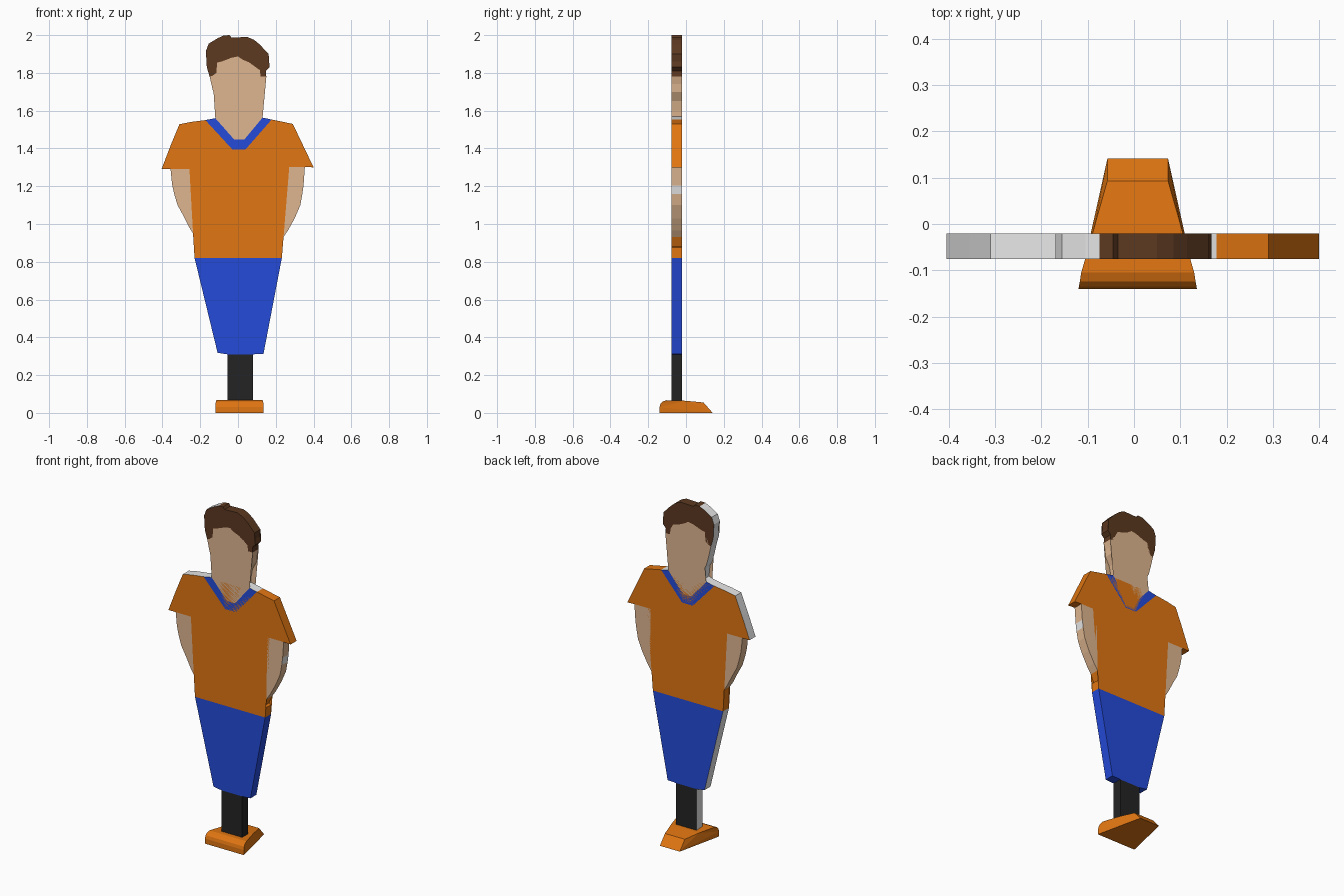
import bpy, bmesh

if "Cube" in bpy.data.objects:
    bpy.data.objects.remove(bpy.data.objects["Cube"])

def mat(name, rgb):
    m = bpy.data.materials.new(name)
    m.diffuse_color = (*rgb, 1)
    m.use_nodes = True
    m.node_tree.nodes["Principled BSDF"].inputs["Base Color"].default_value = m.diffuse_color
    return m

ORANGE = mat("orange", (0.75, 0.18, 0.006))
BLUE = mat("blue", (0.018, 0.07, 0.70))
SKIN = mat("skin", (0.74, 0.47, 0.28))
BROWN = mat("hair_brown", (0.107, 0.041, 0.015))
BLACK = mat("black", (0.017, 0.017, 0.017))
WHITE = mat("bare_white", (0.8, 0.8, 0.8))

Y0, Y1 = -0.076, -0.02   # front and back of the flat board

# Seams shared by neighbouring parts (x, z), left to right or top to bottom
hairline = [(-.15, 1.78), (-.135, 1.785), (-.115, 1.80), (-.11, 1.855),
            (-.087, 1.86), (-.035, 1.88), (0, 1.887), (.025, 1.87),
            (.06, 1.855), (.098, 1.845), (.115, 1.815), (.12, 1.78), (.15, 1.78)]
collar_in = [(-.12, 1.56), (-.02, 1.447), (.033, 1.447), (.13, 1.563)]
collar_out = [(-.173, 1.55), (-.03, 1.395), (.04, 1.395), (.178, 1.553)]
arm_l = [(-.357, 1.29), (-.257, 1.29), (-.238, .95)]
arm_r = [(.354, 1.302), (.246, 1.302), (.24, .93)]
waist = [(-.23, .82), (.232, .82)]
hem = [(-.055, .31), (.08, .31)]

# Outlines: name -> (points, colour, rule for uncoloured rim faces)
parts = {
    "hair": (hairline + [(.147, 1.81), (.167, 1.83), (.158, 1.86), (.162, 1.90),
             (.115, 1.95), (.085, 1.975), (.05, 1.99), (-.035, 1.987), (-.045, 2.0),
             (-.075, 1.998), (-.105, 1.985), (-.155, 1.955), (-.17, 1.915),
             (-.16, 1.875), (-.165, 1.83)],
             BROWN, lambda x, z, nx, nz: nx < -.1),
    "face_and_neck": (collar_in + [(.098, 1.568), (.10, 1.60), (.11, 1.65),
             (.137, 1.70), (.14, 1.74)] + hairline[::-1] +
             [(-.135, 1.715), (-.12, 1.66), (-.105, 1.634), (-.098, 1.568)],
             SKIN, lambda x, z, nx, nz: nx < -.1 or nz > .9),
    "collar": (collar_out + collar_in[::-1], BLUE,
               lambda x, z, nx, nz: nz > .9),
    "shirt": (waist + [(.232, .875), (.217, .88)] + arm_r[::-1] +
              [(.40, 1.30), (.29, 1.53)] + collar_out[::-1] +
              [(-.25, 1.54), (-.31, 1.528), (-.355, 1.42), (-.405, 1.29)] +
              arm_l + [(-.23, .935)],
              ORANGE, lambda x, z, nx, nz: x < -.1 and z > 1.3 and nx < -.05),
    "left_arm": (arm_l + [(-.257, .98), (-.29, 1.045), (-.32, 1.10), (-.338, 1.16),
                 (-.349, 1.21)], SKIN, lambda *a: False),
    "right_arm": (arm_r + [(.264, .965), (.30, 1.03), (.33, 1.10), (.341, 1.16),
                  (.347, 1.205)], SKIN, lambda x, z, nx, nz: 1.16 < z < 1.205 and nx > .9),
    "shorts": ([(-.108, .318)] + hem + [(.135, .313)] + waist[::-1],
               BLUE, lambda x, z, nx, nz: nx < -.5),
    "socks": ([(-.055, .06), (.08, .06)] + hem[::-1],
              BLACK, lambda x, z, nx, nz: nx < -.5),
}

def edges(pts):
    return list(zip(pts, pts[1:] + pts[:1]))

def new_object(name, bm, mats):
    me = bpy.data.meshes.new(name)
    bm.to_mesh(me)
    bm.free()
    for m in mats:
        me.materials.append(m)
    ob = bpy.data.objects.new(name, me)
    bpy.context.collection.objects.link(ob)
    return ob

# Count outline edges so that walls on seams can be left out
count = {}
for pts, _, _ in parts.values():
    for e in edges(pts):
        k = frozenset(e)
        count[k] = count.get(k, 0) + 1

def plate(name, pts, colour, bare):
    """Extruded outline with front, back and outer rim faces."""
    if sum(a[0] * b[1] - b[0] * a[1] for a, b in edges(pts)) < 0:
        pts = pts[::-1]
    bm = bmesh.new()
    front = [bm.verts.new((x, Y0, z)) for x, z in pts]
    back = [bm.verts.new((x, Y1, z)) for x, z in pts]
    caps = [bm.faces.new(front), bm.faces.new(back[::-1])]
    n = len(pts)
    for i, (a, b) in enumerate(edges(pts)):
        if count[frozenset((a, b))] > 1:
            continue
        j = (i + 1) % n
        f = bm.faces.new((front[j], front[i], back[i], back[j]))
        dx, dz = b[0] - a[0], b[1] - a[1]
        length = (dx * dx + dz * dz) ** .5
        if bare((a[0] + b[0]) / 2, (a[1] + b[1]) / 2, dz / length, -dx / length):
            f.material_index = 1
    bmesh.ops.triangulate(bm, faces=caps)
    new_object(name, bm, [colour, WHITE])

for name, (pts, colour, bare) in parts.items():
    plate(name, pts, colour, bare)

# Foot: side profile (y, z, half width) with rounded front and tapered back
profile = [(-.14, 0, .128), (-.14, .03, .128), (-.135, .048, .127), (-.124, .06, .125),
           (-.105, .067, .122), (0, .064, .092), (.093, .055, .0655), (.141, 0, .0655)]
bm = bmesh.new()
cx = .008
left = [bm.verts.new((cx - w, y, z)) for y, z, w in profile]
right = [bm.verts.new((cx + w, y, z)) for y, z, w in profile]
bm.faces.new(left)
bm.faces.new(right[::-1])
for i in range(len(profile)):
    j = (i + 1) % len(profile)
    bm.faces.new((left[i], right[i], right[j], left[j]))
bmesh.ops.triangulate(bm, faces=[f for f in bm.faces if len(f.verts) > 4])
bmesh.ops.recalc_face_normals(bm, faces=bm.faces)
new_object("foot", bm, [ORANGE])
